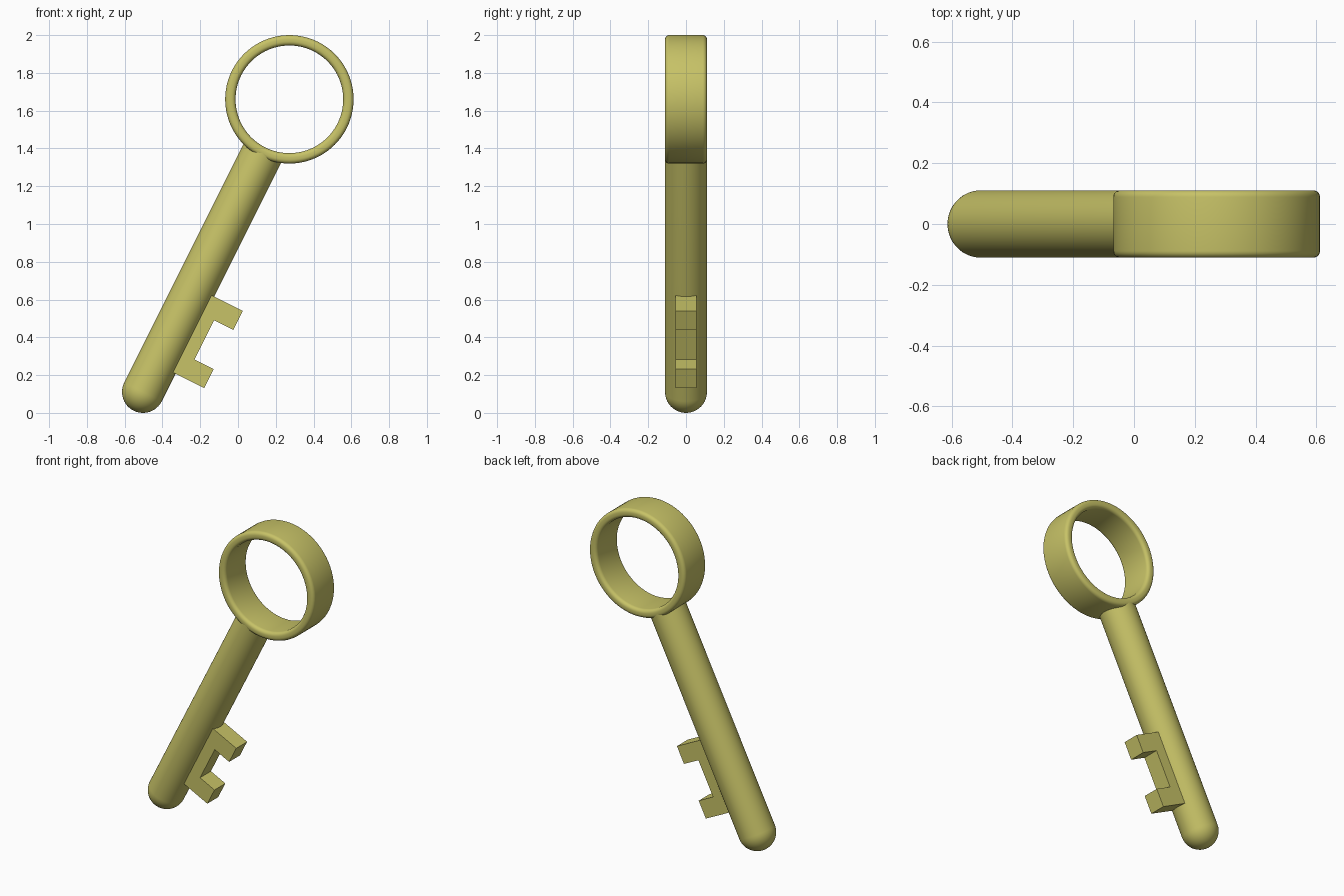
import bpy, bmesh
from math import sin, cos, pi, atan2
from mathutils import Vector, Matrix

cube = bpy.data.objects.get("Cube")
if cube:
    bpy.data.objects.remove(cube, do_unlink=True)

brass = bpy.data.materials.new("pale_brass")
brass.use_nodes = True
COLOUR = (0.57, 0.54, 0.135, 1)
brass.diffuse_color = COLOUR
brass.node_tree.nodes["Principled BSDF"].inputs["Base Color"].default_value = COLOUR

RADIUS = 0.111                      # shaft radius, also half the ring depth
TIP = Vector((-0.503, 0, RADIUS))   # centre of the rounded tip
RING = Vector((0.272, 0, 1.66))     # centre of the ring
axis = RING - TIP
KEY_FRAME = Matrix.Translation(TIP) @ Matrix.Rotation(atan2(axis.x, axis.z), 4, 'Y')


def add_object(name, bm, matrix, smooth):
    bmesh.ops.remove_doubles(bm, verts=bm.verts, dist=0.0001)
    bmesh.ops.recalc_face_normals(bm, faces=bm.faces)
    mesh = bpy.data.meshes.new(name)
    bm.to_mesh(mesh)
    bm.free()
    mesh.materials.append(brass)
    obj = bpy.data.objects.new(name, mesh)
    bpy.context.collection.objects.link(obj)
    obj.matrix_world = matrix
    if smooth:
        bpy.ops.object.select_all(action='DESELECT')
        obj.select_set(True)
        bpy.context.view_layer.objects.active = obj
        bpy.ops.object.shade_smooth_by_angle(angle=pi / 5)
    return obj


def lathe(name, profile, steps, matrix, closed=False):
    """Spin (radius, height) points around local z."""
    bm = bmesh.new()
    verts = [bm.verts.new((r, 0, z)) for r, z in profile]
    edges = [bm.edges.new(pair) for pair in zip(verts, verts[1:])]
    if closed:
        edges.append(bm.edges.new((verts[-1], verts[0])))
    bmesh.ops.spin(bm, geom=verts + edges, cent=(0, 0, 0), axis=(0, 0, 1),
                   angle=2 * pi, steps=steps)
    return add_object(name, bm, matrix, True)


# Shaft: hemispherical tip and a straight rod ending inside the ring wall
shaft = [(RADIUS * sin(i * pi / 24), -RADIUS * cos(i * pi / 24)) for i in range(13)]
shaft += [(RADIUS, 1.425), (0, 1.425)]
lathe("shaft", shaft, 48, KEY_FRAME)

# Ring: a band with rounded rims, lying around the y axis
INNER, OUTER, ROUND = 0.285, 0.34, 0.022
middle, half = (INNER + OUTER) / 2, (OUTER - INNER) / 2
band = []
for corner, (sx, sz) in enumerate([(1, 1), (-1, 1), (-1, -1), (1, -1)]):
    for i in range(6):
        a = (corner + i / 5) * pi / 2
        band.append((middle + sx * (half - ROUND) + ROUND * cos(a),
                     sz * (RADIUS - ROUND) + ROUND * sin(a)))
lathe("ring", band, 80, Matrix.Translation(RING) @ Matrix.Rotation(pi / 2, 4, 'X'), True)

# Bit: two teeth on a web, an extruded outline in the key's own frame
ROOT, WEB, EDGE, DEPTH = 0.05, 0.167, 0.281, 0.055
outline = [(ROOT, 0.163), (EDGE, 0.163), (EDGE, 0.276), (WEB, 0.276),
           (WEB, 0.508), (EDGE, 0.508), (EDGE, 0.62), (ROOT, 0.62)]
bm = bmesh.new()
face = bm.faces.new([bm.verts.new((x, -DEPTH, z)) for x, z in outline])
extruded = bmesh.ops.extrude_face_region(bm, geom=[face], use_keep_orig=True)["geom"]
bmesh.ops.translate(bm, vec=(0, 2 * DEPTH, 0),
                    verts=[v for v in extruded if isinstance(v, bmesh.types.BMVert)])
add_object("bit", bm, KEY_FRAME, False)
